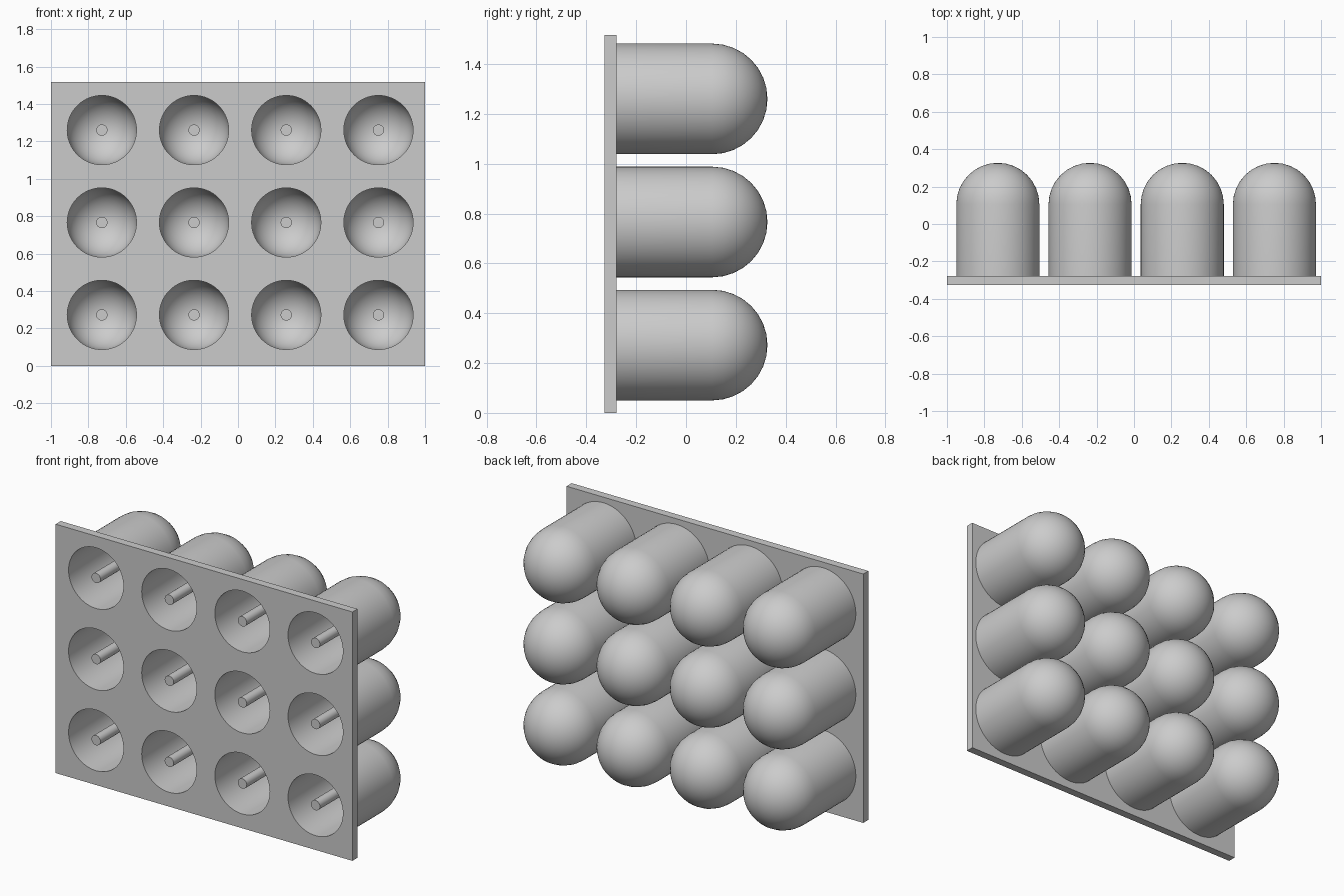
import bpy, bmesh, math
from mathutils import Vector, Matrix

cube = bpy.data.objects.get("Cube")
if cube:
    bpy.data.objects.remove(cube, do_unlink=True)

FRONT, PLATE_BACK, DOME_Y = -0.327, -0.278, 0.105
OUTER, INNER, PIN = 0.222, 0.185, 0.03
HEIGHT, SEGMENTS, RINGS = 1.516, 64, 8
CENTRES = [(-0.728 + 0.493 * i, 0.272 + 0.494 * j) for i in range(4) for j in range(3)]

grey = bpy.data.materials.new("plain grey")
grey.use_nodes = True
colour = (0.6, 0.6, 0.6, 1)
grey.diffuse_color = colour
grey.node_tree.nodes["Principled BSDF"].inputs["Base Color"].default_value = colour


def finish(name, bm):
    mesh = bpy.data.meshes.new(name)
    bm.to_mesh(mesh)
    bm.free()
    mesh.materials.append(grey)
    obj = bpy.data.objects.new(name, mesh)
    bpy.context.collection.objects.link(obj)
    return obj


def lathe(bm, profile, x, z):
    """Spin a (radius, y) profile round the axis parallel to y through x, z."""
    verts = [bm.verts.new((x + r, y, z)) for r, y in profile]
    edges = [bm.edges.new(pair) for pair in zip(verts, verts[1:])]
    bmesh.ops.spin(bm, geom=verts + edges, cent=(x, 0, z), axis=(0, 1, 0),
                   angle=math.tau, steps=SEGMENTS, use_merge=True)


def dome(radius):
    angles = [math.pi / 2 * i / RINGS for i in range(RINGS + 1)]
    return [(radius * math.cos(a), DOME_Y + radius * math.sin(a)) for a in angles]


def tidy(bm):
    bmesh.ops.remove_doubles(bm, verts=bm.verts, dist=0.0001)
    bmesh.ops.recalc_face_normals(bm, faces=bm.faces)


def smooth(obj):
    bpy.ops.object.select_all(action="DESELECT")
    obj.select_set(True)
    bpy.context.view_layer.objects.active = obj
    bpy.ops.object.shade_smooth_by_angle(angle=math.radians(35))


# Hollow round-ended cups, closed by an annulus flush with the plate front
cups = bmesh.new()
for x, z in CENTRES:
    outside = [(INNER, FRONT), (INNER, PLATE_BACK), (OUTER, PLATE_BACK)] + dome(OUTER)
    lathe(cups, outside[1:] + dome(INNER)[::-1] + [outside[1]], x, z)
tidy(cups)
smooth(finish("round_ended_cups", cups))

# Thin pins down the middle of each cup
pins = bmesh.new()
for x, z in CENTRES:
    lathe(pins, [(0, FRONT), (PIN, FRONT), (PIN, DOME_Y + INNER + 0.01),
                 (0, DOME_Y + INNER + 0.01)], x, z)
tidy(pins)
smooth(finish("centre_pins", pins))

# Front plate with a round opening for each cup
slab = bmesh.new()
size = Vector((2, PLATE_BACK - FRONT, HEIGHT))
bmesh.ops.create_cube(slab, size=1, matrix=Matrix.Translation(
    (0, (FRONT + PLATE_BACK) / 2, HEIGHT / 2)) @ Matrix.Diagonal(size).to_4x4())
plate = finish("front_plate", slab)

holes = bmesh.new()
for x, z in CENTRES:
    lathe(holes, [(0, FRONT - 0.1), (INNER, FRONT - 0.1),
                  (INNER, PLATE_BACK + 0.1), (0, PLATE_BACK + 0.1)], x, z)
tidy(holes)
cutter = finish("hole_cutter", holes)
cut = plate.modifiers.new("openings", "BOOLEAN")
cut.operation, cut.solver, cut.object = "DIFFERENCE", "EXACT", cutter
bpy.context.view_layer.objects.active = plate
bpy.ops.object.modifier_apply(modifier=cut.name)
bpy.data.objects.remove(cutter, do_unlink=True)
smooth(plate)
